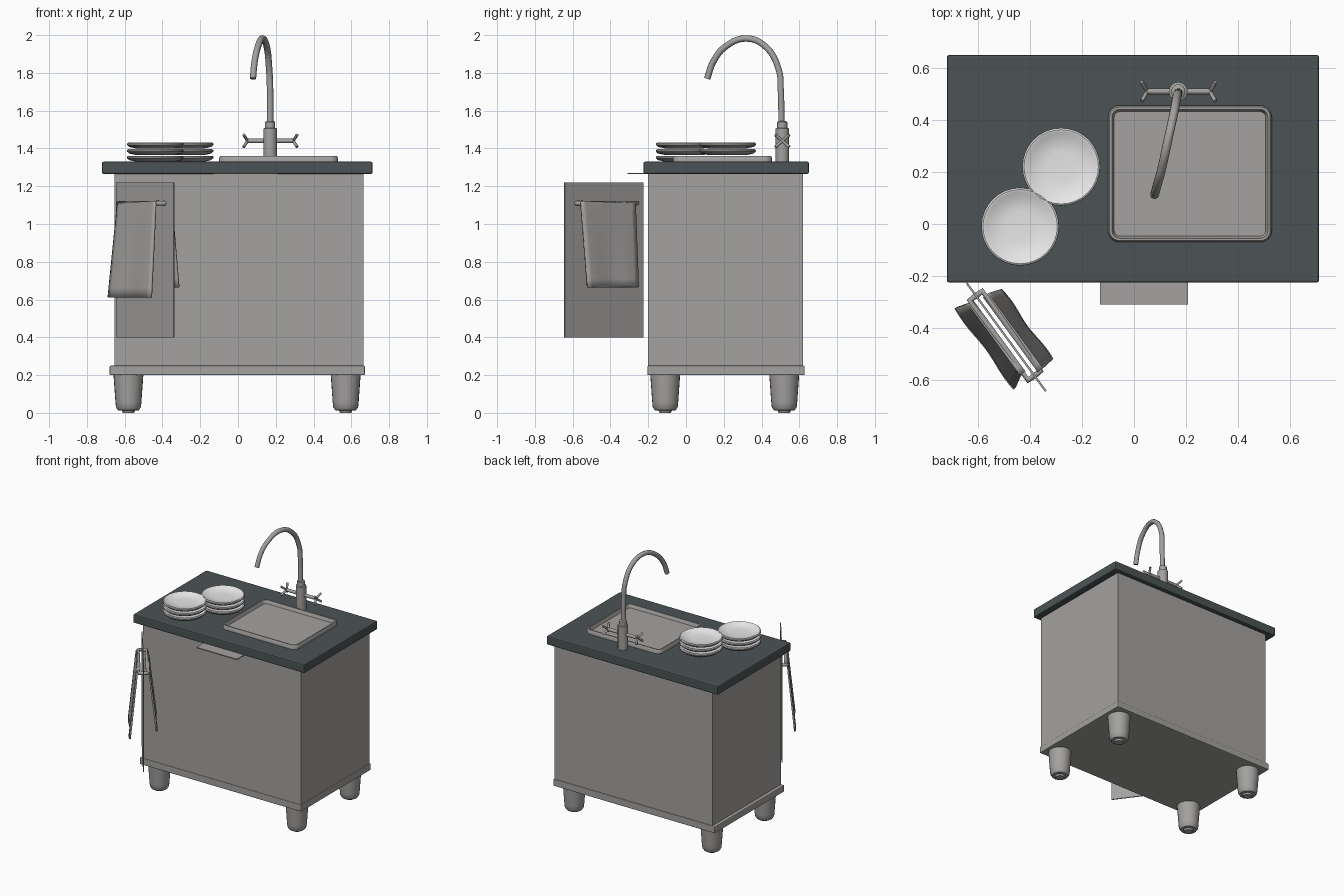
import bpy, bmesh
from math import sin, cos, pi, radians
from mathutils import Vector

if "Cube" in bpy.data.objects:
    bpy.data.objects.remove(bpy.data.objects["Cube"])


def material(name, rgb):
    m = bpy.data.materials.new(name)
    m.use_nodes = True
    m.diffuse_color = (*rgb, 1)
    m.node_tree.nodes["Principled BSDF"].inputs["Base Color"].default_value = (*rgb, 1)
    return m


GREY = material("warm grey", (0.37, 0.36, 0.35))
SLATE = material("dark slate", (0.072, 0.088, 0.09))
WHITE = material("plate white", (0.85, 0.85, 0.85))


def finish(name, bm, mat, smooth=False):
    bmesh.ops.recalc_face_normals(bm, faces=bm.faces)
    mesh = bpy.data.meshes.new(name)
    bm.to_mesh(mesh)
    bm.free()
    mesh.materials.append(mat)
    ob = bpy.data.objects.new(name, mesh)
    bpy.context.collection.objects.link(ob)
    if smooth:
        bpy.ops.object.select_all(action="DESELECT")
        ob.select_set(True)
        bpy.context.view_layer.objects.active = ob
        bpy.ops.object.shade_smooth_by_angle(angle=radians(40))
    return ob


def box(name, x, y, z, mat, bevel=0):
    bm = bmesh.new()
    bmesh.ops.create_cube(bm, size=1)
    for v in bm.verts:
        v.co = Vector(r[0] + (c + 0.5) * (r[1] - r[0]) for c, r in zip(v.co, (x, y, z)))
    ob = finish(name, bm, mat)
    if bevel:
        mod = ob.modifiers.new("edge", "BEVEL")
        mod.width, mod.segments = bevel, 2
    return ob


def loft(name, rings, mat, smooth=True):
    """Join closed rings of points, with both ends capped."""
    bm = bmesh.new()
    loops = [[bm.verts.new(p) for p in ring] for ring in rings]
    n = len(loops[0])
    for a, b in zip(loops, loops[1:]):
        for i in range(n):
            j = (i + 1) % n
            bm.faces.new((a[i], a[j], b[j], b[i]))
    bm.faces.new(loops[0])
    bm.faces.new(loops[-1])
    return finish(name, bm, mat, smooth)


def lathe(name, centre, profile, mat, n=24):
    cx, cy, cz = centre
    return loft(name, [[(cx + r * cos(2 * pi * i / n), cy + r * sin(2 * pi * i / n), cz + z)
                        for i in range(n)] for r, z in profile], mat)


def rod(name, points, radius, mat, smooth_path=False):
    """Round bar along a path."""
    curve = bpy.data.curves.new(name, "CURVE")
    curve.dimensions = "3D"
    curve.bevel_depth, curve.bevel_resolution = radius, 3
    curve.use_fill_caps = True
    if smooth_path:
        s = curve.splines.new("BEZIER")
        s.bezier_points.add(len(points) - 1)
        for bp, p in zip(s.bezier_points, points):
            bp.co = p
            bp.handle_left_type = bp.handle_right_type = "AUTO"
    else:
        s = curve.splines.new("POLY")
        s.points.add(len(points) - 1)
        for sp, p in zip(s.points, points):
            sp.co = (*p, 1)
    curve.materials.append(mat)
    ob = bpy.data.objects.new(name, curve)
    bpy.context.collection.objects.link(ob)
    return ob


# Cabinet, plinth, worktop and pull-out board
box("cabinet", (-0.655, 0.665), (-0.2, 0.62), (0.24, 1.27), GREY)
box("plinth", (-0.68, 0.672), (-0.205, 0.628), (0.2, 0.25), GREY, 0.006)
box("worktop", (-0.72, 0.712), (-0.225, 0.65), (1.265, 1.33), SLATE, 0.008)
board = box("pull_out_board", (-0.13, 0.208), (-0.31, -0.19), (1.264, 1.271), GREY)

# Tapered legs with small foot pads
leg = [(0.03, 0), (0.035, 0.012), (0.055, 0.014), (0.066, 0.03), (0.069, 0.06), (0.079, 0.2)]
for side, x in (("right", -0.58), ("left", 0.57)):
    for end, y in (("front", -0.11), ("back", 0.52)):
        lathe(f"{end}_{side}_leg", (x, y, 0), leg, GREY)


# Sink tray with a raised rounded rim
def rounded_rect(inset, z, corner=0.045):
    hx, hy, r = 0.315 - inset, 0.263 - inset, corner - inset
    ring = []
    for q, (sx, sy) in enumerate(((1, 1), (-1, 1), (-1, -1), (1, -1))):
        for k in range(7):
            a = (q + k / 6) * pi / 2
            ring.append((0.215 + sx * (hx - r) + r * cos(a),
                         0.193 + sy * (hy - r) + r * sin(a), z))
    return ring


loft("sink", [rounded_rect(i, z) for i, z in
              ((0, 1.325), (0, 1.35), (0.006, 1.36), (0.015, 1.36), (0.024, 1.335))], GREY)

# Tap: stepped body, swan neck, cross handles
tx, ty = 0.17, 0.51
lathe("tap_body", (tx, ty, 1.325),
      [(0.036, 0), (0.036, 0.18), (0.027, 0.184), (0.027, 0.215), (0.018, 0.22)], GREY)
rod("tap_neck", [(tx, ty - 0.005, 1.53), (tx, 0.502, 1.7), (tx - 0.005, 0.49, 1.82),
                 (0.152, 0.42, 1.94), (0.13, 0.32, 1.982), (0.106, 0.21, 1.94),
                 (0.088, 0.145, 1.86), (0.079, 0.112, 1.77)], 0.017, GREY, True)
rod("tap_handle_bar", [(0.04, ty, 1.44), (0.3, ty, 1.44)], 0.012, GREY)
for side, x, s in (("right", 0.045, -1), ("left", 0.298, 1)):
    for k in range(2):
        a = pi / 4 + k * pi / 2
        dy, dz = 0.052 * cos(a), 0.045 * sin(a)
        rod(f"{side}_handle_spoke_{k + 1}",
            [(x + s * 0.015, ty - dy, 1.44 - dz), (x - s * 0.006, ty, 1.44),
             (x + s * 0.015, ty + dy, 1.44 + dz)], 0.008, GREY)

# Two stacks of plates with white dished tops
plate = [(0.1, 0), (0.138, 0.008), (0.15, 0.019), (0.149, 0.027), (0.143, 0.031),
         (0.132, 0.028), (0.115, 0.016), (0.06, 0.011)]
for s, (px, py) in enumerate(((-0.28, 0.22), (-0.438, -0.01))):
    for k in range(3):
        ob = lathe(f"plate_{s + 1}_{k + 1}", (px, py, 1.33 + 0.035 * k), plate, GREY, 32)
        ob.data.materials.append(WHITE)
        for f in ob.data.polygons:
            if f.normal.z > 0.2:
                f.material_index = 1

# Open door: points are given along it, out from it, and in height
hinge = Vector((-0.643, -0.228, 0))
along = Vector((0.59, -0.807, 0))
out = Vector((0.807, 0.59, 0))


def at_door(a, n, z):
    return hinge + along * a + out * n + Vector((0, 0, z))


loft("open_door", [[at_door(a, n, z) for a, n in
                    ((0, -0.004), (0.515, -0.004), (0.515, 0.004), (0, 0.004))]
                   for z in (0.4, 1.22)], GREY, False)

# Rails and hanging towels on both faces of the door
for name, s, top, bottom, low in (("outer", -1, (0.066, 0.406), (0.051, 0.436), 0.612),
                                  ("inner", 1, (0.08, 0.437), (0.097, 0.431), 0.665)):
    rod(f"{name}_rail", [at_door(a, s * n, 1.11) for a, n in
                         ((0.06, 0), (0.06, 0.03), (0.44, 0.03), (0.44, 0))], 0.012, GREY)
    bm = bmesh.new()
    rows, cols = 10, 12
    grid = []
    for i in range(rows + 1):
        t = i / rows
        row = []
        for j in range(cols + 1):
            u = j / cols
            a0 = top[0] + (bottom[0] - top[0]) * t
            a1 = top[1] + (bottom[1] - top[1]) * t
            n = 0.04 + 0.05 * t + 0.004 * t * sin(u * 9)
            z = 1.118 + (low - 1.118) * t + 0.012 * (1 - u) * (t - 1)
            row.append(bm.verts.new(at_door(a0 + (a1 - a0) * u, s * n, z)))
        grid.append(row)
    # Short fold tucked over the rail
    fold = [bm.verts.new(v.co - out * s * 0.022) for v in grid[0]]
    grid.insert(0, fold)
    for r0, r1 in zip(grid, grid[1:]):
        for j in range(cols):
            bm.faces.new((r0[j], r0[j + 1], r1[j + 1], r1[j]))
    towel = finish(f"{name}_towel", bm, GREY, True)
    mod = towel.modifiers.new("thickness", "SOLIDIFY")
    mod.thickness, mod.offset = 0.012, 0
